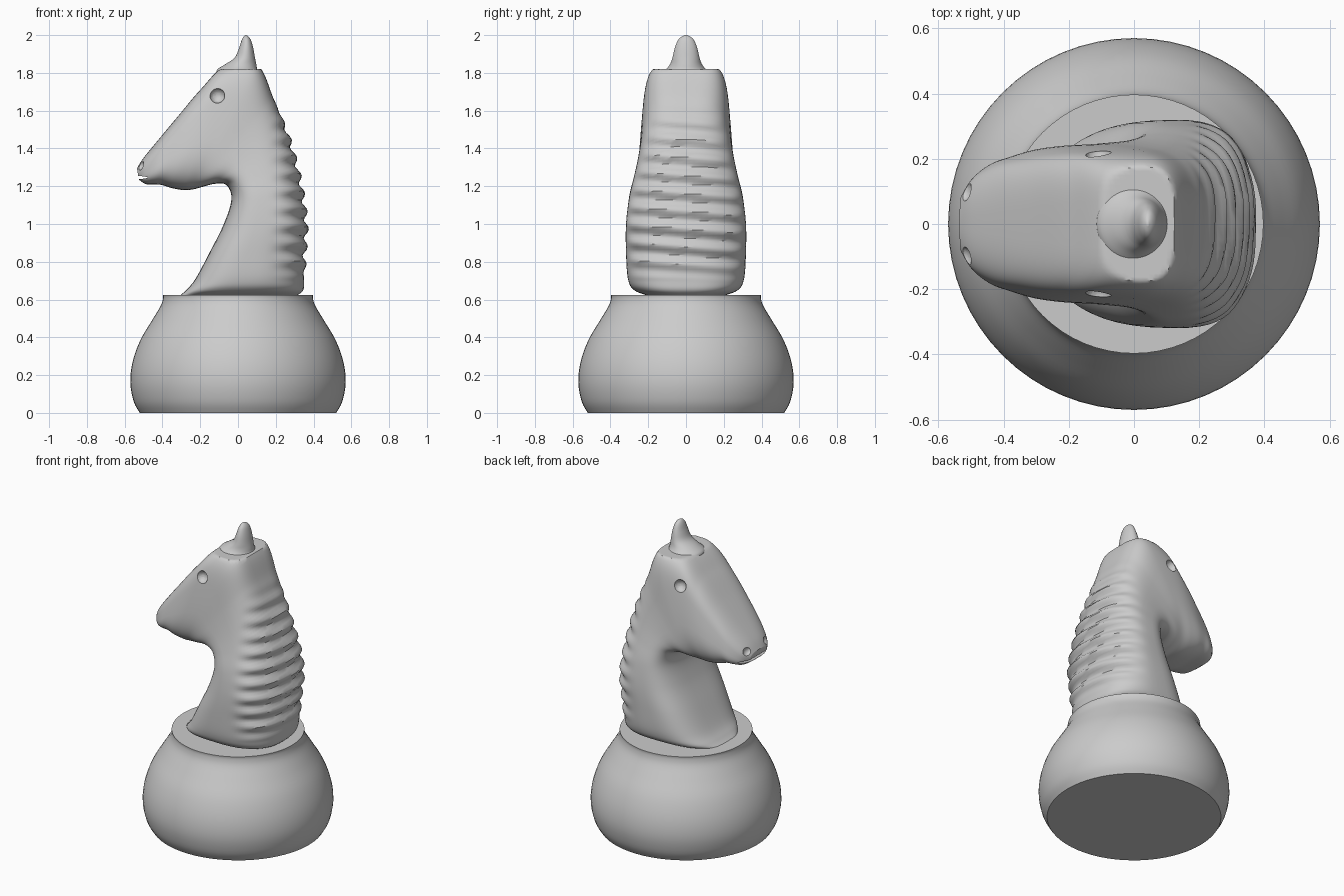
import bpy, bmesh, math
from mathutils import Vector

if "Cube" in bpy.data.objects:
    bpy.data.objects.remove(bpy.data.objects["Cube"])

SEG = 64


def loft(name, rings, angle=35):
    """Skin a list of equal-length point rings and cap both ends."""
    bm = bmesh.new()
    vs = [[bm.verts.new(p) for p in ring] for ring in rings]
    n = len(rings[0])
    for a, b in zip(vs, vs[1:]):
        for i in range(n):
            j = (i + 1) % n
            bm.faces.new((a[i], a[j], b[j], b[i]))
    bm.faces.new(vs[0][::-1])
    bm.faces.new(vs[-1])
    bmesh.ops.recalc_face_normals(bm, faces=bm.faces)
    me = bpy.data.meshes.new(name)
    bm.to_mesh(me)
    bm.free()
    ob = bpy.data.objects.new(name, me)
    bpy.context.collection.objects.link(ob)
    smooth(ob, angle)
    return ob


def smooth(ob, angle):
    bpy.ops.object.select_all(action='DESELECT')
    ob.select_set(True)
    bpy.context.view_layer.objects.active = ob
    bpy.ops.object.shade_smooth_by_angle(angle=math.radians(angle))


def spline(rows, steps):
    """Catmull-Rom through rows of numbers."""
    out = []
    for k in range(len(rows) - 1):
        p0, p1 = rows[max(k - 1, 0)], rows[k]
        p2, p3 = rows[k + 1], rows[min(k + 2, len(rows) - 1)]
        for s in range(steps):
            t = s / steps
            out.append([0.5 * (2 * b + (c - a) * t + (2 * a - 5 * b + 4 * c - d) * t * t
                               + (3 * b - a - 3 * c + d) * t ** 3)
                        for a, b, c, d in zip(p0, p1, p2, p3)])
    out.append(list(rows[-1]))
    return out


def ellipse(cx, z, rx, ry):
    return [(cx + rx * math.cos(2 * math.pi * i / SEG),
             ry * math.sin(2 * math.pi * i / SEG), z) for i in range(SEG)]


# Round base
side = spline([(0.52, 0), (0.552, 0.06), (0.57, 0.16), (0.558, 0.27), (0.517, 0.385),
               (0.455, 0.49), (0.41, 0.565), (0.397, 0.605), (0.397, 0.625)], 4)
loft("base", [ellipse(0, z, r, r) for r, z in side], 40)

# Neck and head: outer x,z / inner x,z / outer and inner half width / outer squareness
sections = [
    (.31, .62, -.31, .62, .20, .20, 2.6),
    (.345, .65, -.275, .65, .28, .27, 2.6),
    (.35, .71, -.225, .71, .315, .30, 2.5),
    (.355, .85, -.15, .85, .32, .315, 2.4),
    (.362, 1.0, -.075, 1.0, .32, .315, 2.4),
    (.343, 1.16, -.035, 1.13, .29, .31, 2.4),
    (.31, 1.32, -.06, 1.205, .255, .29, 2.6),
    (.255, 1.5, -.12, 1.213, .23, .275, 3),
    (.19, 1.66, -.19, 1.196, .215, .27, 3.6),
    (.10, 1.845, -.24, 1.183, .21, .265, 4.5),
    (-.07, 1.835, -.29, 1.18, .205, .26, 4.5),
    (-.2, 1.71, -.35, 1.19, .20, .245, 4),
    (-.32, 1.568, -.405, 1.207, .185, .22, 3.5),
    (-.42, 1.448, -.45, 1.21, .165, .195, 3),
    (-.50, 1.35, -.49, 1.212, .13, .15, 2.6),
    (-.535, 1.295, -.525, 1.235, .08, .09, 2.2)]
rings = []
for ox, oz, ix, iz, wo, wi, no in spline(sections, 10):
    ring = []
    for i in range(SEG):
        a = 2 * math.pi * i / SEG
        c, s = math.cos(a), math.sin(a)
        e = 2 / (no if c > 0 else 3.2)
        u = math.copysign(abs(c) ** e, c)
        f = (u + 1) / 2
        y = math.copysign(abs(s) ** e, s) * (wi + (wo - wi) * f)
        x, z = ix + (ox - ix) * f, iz + (oz - iz) * f
        # mane waves fade in toward the back of the neck
        m = min(max((x - 0.17) / 0.1, 0), 1)
        m *= min(max((z - 0.7) / 0.1, 0), 1) * min(max((1.66 - z) / 0.15, 0), 1)
        wave = 0.013 * m * math.sin(2 * math.pi * (z + 0.08 * y) / 0.095)
        ring.append((x + wave, y * (1 + 0.8 * wave), min(z, 1.82)))
    rings.append(ring)
head = loft("horse_head", rings, 40)


# Eye sockets, nostrils and mouth slit
def cut(name, loc, scale):
    bpy.ops.mesh.primitive_uv_sphere_add(segments=32, ring_count=16, radius=1, location=loc)
    ob = bpy.context.object
    ob.name = name
    ob.scale = scale
    ob.hide_render = True
    ob.hide_set(True)
    mod = head.modifiers.new(name, 'BOOLEAN')
    mod.operation = 'DIFFERENCE'
    mod.solver = 'EXACT'
    mod.object = ob
    return ob


cutters = []
for sgn, tag in ((-1, "right"), (1, "left")):
    cutters.append(cut("eye_cutter_" + tag, (-.11, sgn * .222, 1.68), (.04, .04, .04)))
    cutters.append(cut("nostril_cutter_" + tag, (-.522, sgn * .105, 1.315), (.025, .035, .03)))
cutters.append(cut("mouth_cutter", (-.54, 0, 1.246), (.085, .22, .009)))

# Bake the cuts, then drop the helpers
bpy.context.view_layer.update()
deps = bpy.context.evaluated_depsgraph_get()
baked = bpy.data.meshes.new_from_object(head.evaluated_get(deps))
head.modifiers.clear()
head.data = baked
for ob in cutters:
    bpy.data.objects.remove(ob, do_unlink=True)
smooth(head, 40)

# Single pointed ear ridge on the crown
ear = spline([(1.80, 0, .115, .13), (1.82, -.003, .105, .105), (1.845, .014, .083, .085),
              (1.88, .036, .054, .072), (1.93, .043, .038, .06), (1.97, .044, .026, .044),
              (1.99, .043, .015, .026), (2.0, .042, .003, .005)], 4)
loft("ear", [ellipse(cx, z, rx, ry) for z, cx, rx, ry in ear], 60)
